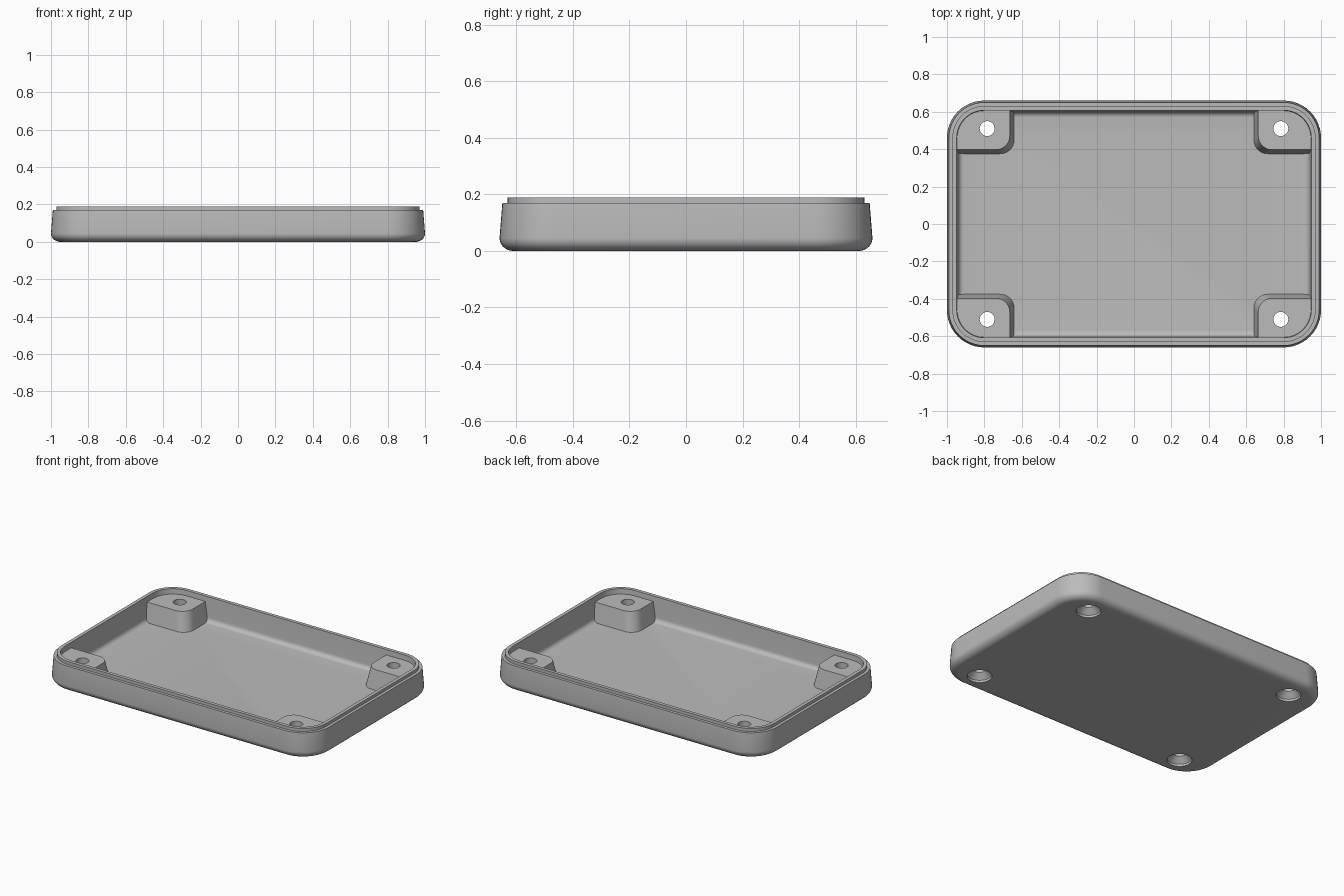
import bpy, bmesh, math

if "Cube" in bpy.data.objects:
    bpy.data.objects.remove(bpy.data.objects["Cube"])

plastic = bpy.data.materials.new("grey_plastic")
plastic.diffuse_color = (0.5, 0.5, 0.5, 1)
plastic.use_nodes = True
plastic.node_tree.nodes["Principled BSDF"].inputs["Base Color"].default_value = plastic.diffuse_color


def rounded_rect(x0, y0, x1, y1, radii, z, seg=12):
    """Counter-clockwise outline; radii start at the (x1, y1) corner."""
    corners = [(x1, y1, -1, -1), (x0, y1, 1, -1), (x0, y0, 1, 1), (x1, y0, -1, 1)]
    pts = []
    for k, ((x, y, sx, sy), r) in enumerate(zip(corners, radii)):
        for i in range(seg + 1):
            a = math.pi / 2 * (k + i / seg)
            pts.append((x + sx * r + r * math.cos(a), y + sy * r + r * math.sin(a), z))
    return pts


def circle(x, y, r, z, n=32):
    return [(x + r * math.cos(2 * math.pi * i / n),
             y + r * math.sin(2 * math.pi * i / n), z) for i in range(n)]


def loft(name, loops):
    """Skin consecutive outlines and cap both ends."""
    bm = bmesh.new()
    rings = [[bm.verts.new(p) for p in loop] for loop in loops]
    n = len(rings[0])
    for a, b in zip(rings, rings[1:]):
        for i in range(n):
            j = (i + 1) % n
            bm.faces.new((a[i], a[j], b[j], b[i]))
    bm.faces.new(rings[0][::-1])
    bm.faces.new(rings[-1])
    bmesh.ops.recalc_face_normals(bm, faces=bm.faces)
    mesh = bpy.data.meshes.new(name)
    bm.to_mesh(mesh)
    bm.free()
    mesh.materials.append(plastic)
    ob = bpy.data.objects.new(name, mesh)
    bpy.context.collection.objects.link(ob)
    return ob


# tray shell: (inset, height) section from the outer base, over the lip, to the floor
section = []
for i in range(8):
    a = math.pi / 2 * i / 7
    section.append((0.05 * (1 - math.sin(a)), 0.045 * (1 - math.cos(a))))
section += [(0.010, 0.17), (0.029, 0.17), (0.029, 0.19), (0.052, 0.19)]
for i in range(7):
    a = math.pi / 2 * i / 6
    section.append((0.09 - 0.03 * math.cos(a), 0.06 - 0.03 * math.sin(a)))
tray = loft("enclosure_tray", [
    rounded_rect(-1 + d, -0.66 + d, 1 - d, 0.66 - d, [0.2 - d] * 4, z) for d, z in section])

# drafted corner bosses and countersunk screw holes
bosses, cutters = [], []
for sx in (-1, 1):
    for sy in (-1, 1):
        loops = []
        for x0, y0, z in ((0.638, 0.373, 0.015), (0.664, 0.397, 0.155)):
            pts = rounded_rect(x0, y0, 0.965, 0.625, (0.165, 0.001, 0.075, 0.001), z)
            loops.append([(sx * x, sy * y, h) for x, y, h in pts])
        bosses.append(loft("corner_boss", loops))
        cx, cy = sx * 0.785, sy * 0.51
        cutters.append(loft("screw_hole_cutter", [
            circle(cx, cy, r, z) for r, z in
            ((0.075, -0.05), (0.075, 0.015), (0.04, 0.05), (0.04, 0.25))]))

# join the bosses to the tray, then cut the holes
for helper in bosses + cutters:
    helper.hide_render = True
    mod = tray.modifiers.new(helper.name, 'BOOLEAN')
    mod.operation = 'UNION' if helper in bosses else 'DIFFERENCE'
    mod.solver = 'EXACT'
    mod.object = helper
dg = bpy.context.evaluated_depsgraph_get()
mesh = bpy.data.meshes.new_from_object(tray.evaluated_get(dg))
tray.modifiers.clear()
tray.data = mesh
mesh.materials.clear()
mesh.materials.append(plastic)
for helper in bosses + cutters:
    bpy.data.objects.remove(helper)

# smooth curved walls, keep crisp edges
bpy.context.view_layer.objects.active = tray
tray.select_set(True)
bpy.ops.object.shade_smooth_by_angle(angle=math.radians(30))
